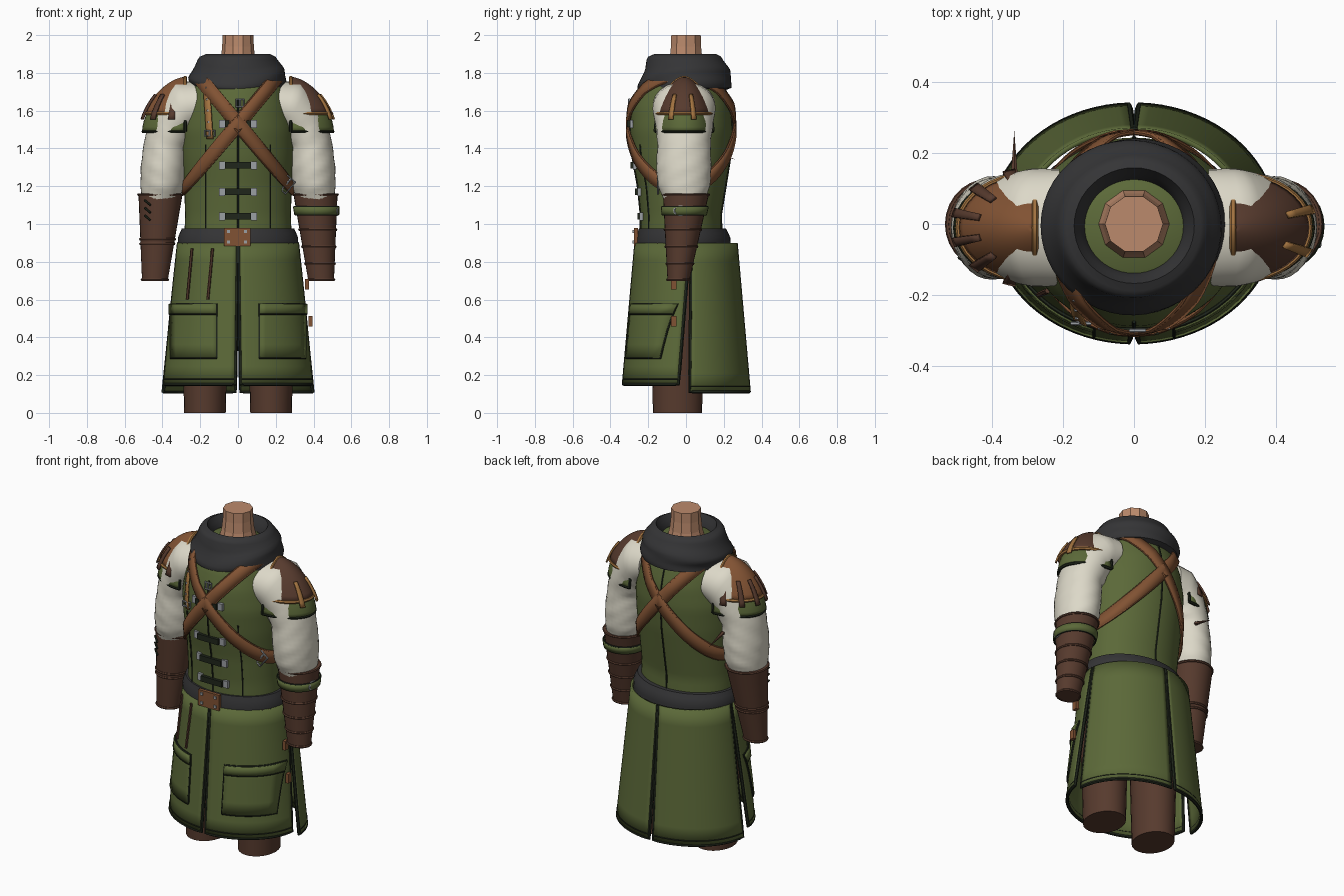
import bpy, bmesh, math
from math import sin, cos, pi, radians, sqrt
from mathutils import Vector as V

if "Cube" in bpy.data.objects:
    bpy.data.objects.remove(bpy.data.objects["Cube"])

def material(name, *rgb):
    m = bpy.data.materials.new(name)
    m.use_nodes = True
    m.diffuse_color = (*rgb, 1)
    m.node_tree.nodes["Principled BSDF"].inputs["Base Color"].default_value = (*rgb, 1)
    return m

GREEN = material("olive cloth", .105, .14, .04)
TRIM = material("dark green trim", .014, .019, .011)
CREAM = material("cream linen", .72, .69, .58)
BROWN = material("dark brown leather", .095, .043, .027)
LEATHER = material("mid brown leather", .22, .085, .033)
TAN = material("tan edging", .36, .17, .05)
CHARCOAL = material("charcoal wool", .035, .035, .037)
SKIN = material("skin", .50, .255, .15)
METAL = material("grey metal", .33, .35, .37)

def finish(ob, mat, smooth=True):
    ob.data.materials.append(mat)
    bpy.ops.object.select_all(action="DESELECT")
    ob.select_set(True)
    bpy.context.view_layer.objects.active = ob
    if ob.type == "CURVE":
        bpy.ops.object.convert(target="MESH")
    if smooth:
        bpy.ops.object.shade_smooth_by_angle(angle=radians(40))
    return bpy.context.object

def grid(name, f, nu, nv, mat, wrap=False, caps=False, thick=0, smooth=True):
    """Surface f(u, v) with u and v in 0..1; wrap closes it along u."""
    bm = bmesh.new()
    cols = nu if wrap else nu + 1
    rows = [[bm.verts.new(f(i / nu, j / nv)) for i in range(cols)] for j in range(nv + 1)]
    for j in range(nv):
        for i in range(nu):
            k = (i + 1) % cols
            bm.faces.new((rows[j][i], rows[j][k], rows[j + 1][k], rows[j + 1][i]))
    if caps:
        bm.faces.new(rows[0])
        bm.faces.new(rows[-1])
    bmesh.ops.recalc_face_normals(bm, faces=bm.faces)
    me = bpy.data.meshes.new(name)
    bm.to_mesh(me)
    bm.free()
    ob = bpy.data.objects.new(name, me)
    bpy.context.collection.objects.link(ob)
    if thick:
        mod = ob.modifiers.new("thickness", "SOLIDIFY")
        mod.thickness, mod.offset = thick, 0
    return finish(ob, mat, smooth)

def tube(name, paths, r, mat, cyclic=False):
    cu = bpy.data.curves.new(name, "CURVE")
    cu.dimensions, cu.bevel_depth, cu.bevel_resolution = "3D", r, 1
    cu.use_fill_caps = True
    for path in paths:
        s = cu.splines.new("POLY")
        s.points.add(len(path) - 1)
        s.use_cyclic_u = cyclic
        for p, q in zip(s.points, path):
            p.co = (*q, 1)
    ob = bpy.data.objects.new(name, cu)
    bpy.context.collection.objects.link(ob)
    return finish(ob, mat)

def box(name, loc, size, mat):
    bpy.ops.mesh.primitive_cube_add(size=1, location=loc)
    ob = bpy.context.object
    ob.name, ob.scale = name, size
    return finish(ob, mat, False)

def lerp(a, b, t):
    return a + (b - a) * t

def table(rows, t):
    """Linear look-up in rows keyed by their first value."""
    t = min(max(t, rows[0][0]), rows[-1][0])
    for a, b in zip(rows, rows[1:]):
        if t <= b[0]:
            return [lerp(p, q, (t - a[0]) / (b[0] - a[0])) for p, q in zip(a[1:], b[1:])]

def steps(n):
    return [i / n for i in range(n + 1)]

# Torso: height, half width, front, back
TORSO = [(.9, .285, -.24, .19), (1.05, .28, -.24, .185), (1.2, .285, -.255, .21),
         (1.35, .298, -.283, .234), (1.5, .303, -.296, .245), (1.62, .28, -.287, .237),
         (1.72, .25, -.255, .205), (1.79, .215, -.205, .16), (1.84, .13, -.13, .1)]

def ring(rows, a, z, off=0):
    rx, f, b = table(rows, z)
    return V(((rx + off) * cos(a), (f + b) / 2 + ((b - f) / 2 + off) * sin(a), z))

def chest(x, z, off=0, side=-1):
    rx, f, b = table(TORSO, z)
    k = sqrt(max(0, 1 - (x / rx) ** 2))
    return V((x, (f + b) / 2 + side * ((b - f) / 2 + off) * k, z))

grid("vest", lambda u, v: ring(TORSO, 2 * pi * u, lerp(.9, 1.84, v)), 48, 32, GREEN, True, True)
tube("vest_seams", [[chest(x, lerp(.96, top, t), .001, s) for t in steps(16)]
     for x, top, s in ((0, 1.66, -1), (0, 1.75, 1), (.17, 1.42, -1), (-.17, 1.42, -1))], .005, TRIM)
BELT = [(.88, .32, -.265, .237), (.93, .318, -.262, .235), (.975, .298, -.25, .212)]
grid("belt", lambda u, v: ring(BELT, 2 * pi * u, lerp(.88, .975, v)), 48, 4, CHARCOAL, True, True)
box("belt_patch", (-.005, -.265, .932), (.14, .02, .095), LEATHER)
for x in (-.05, .04):
    for z in (.905, .96):
        box("belt_stud", (x, -.277, z), (.016, .01, .016), METAL)

# Neck and scarf
NECK = [(1.76, .12), (1.84, .1), (1.9, .085), (2, .082)]
grid("neck", lambda u, v: V((table(NECK, 1.76 + .24 * v)[0] * cos(2 * pi * u),
     table(NECK, 1.76 + .24 * v)[0] * sin(2 * pi * u), 1.76 + .24 * v)),
     10, 4, SKIN, True, True, smooth=False)
SCARF = [(0, .115, 1.76), (.13, .135, 1.85), (.25, .16, 1.9), (.36, .19, 1.885), (.5, .228, 1.82),
         (.62, .245, 1.77), (.75, .235, 1.72), (.86, .19, 1.70), (1, .115, 1.76)]
def scarf(u, v):
    a = 2 * pi * u
    r, z = table(SCARF, v)
    outer = max(0, r - .15) / .1
    r += .006 * outer * sin(26 * v + 2 * sin(a + 1))
    z -= .055 * outer * max(0, -sin(a)) ** 2 * (v > .4)
    return V((r * 1.06 * cos(a), r * 1.02 * sin(a) - .005, z))
grid("scarf", scarf, 48, 28, CHARCOAL, True)

# Crossed straps looping over one shoulder and under the other arm
for s in (1, -1):
    height = lambda x: 1.53 - 1.2 * s * x
    def reach(d):
        x = 0
        while abs(x) < table(TORSO, height(x))[0]:
            x += d * .001
        return x
    lo, hi = reach(-1), reach(1)
    def centre(t):
        x = lerp(lo, hi, .5 + .5 * cos(t))
        return chest(x, height(x), .012, -1 if sin(t) > 0 else 1)
    def strap(u, v):
        t = 2 * pi * u + .01
        p = centre(t)
        rx, f, b = table(TORSO, p.z)
        n = V((p.x / rx ** 2, (p.y - (f + b) / 2) / ((b - f) / 2) ** 2, 0)).normalized()
        n.z = max(0, p.z - 1.62) * 4
        w = (centre(t + .05) - centre(t - .05)).cross(n).normalized()
        return p + w * (v - .5) * .066 + n.normalized() * .004
    grid("cross_strap", strap, 72, 2, LEATHER, True, thick=.014)
    tube("cross_strap_edge", [[strap(i / 72, v) for i in range(72)] for v in (0, 1)], .006, LEATHER, True)

# Front fastenings
for z in (1.04, 1.17, 1.31, 1.53):
    y = chest(0, z).y
    box("clasp_tab", (0, y - .008, z), (.14, .02, .034), TRIM)
    for x in (-.085, .085):
        box("clasp_plate", (x, chest(x, z).y - .006, z), (.032, .018, .042), METAL)

def frame(name, c, w, h, tilt):
    pts = [V((x * cos(tilt) - z * sin(tilt), 0, x * sin(tilt) + z * cos(tilt))) + c
           for x, z in ((-w, -h), (w, -h), (w, h), (-w, h))]
    tube(name, [pts, [(pts[0] + pts[1]) / 2, (pts[2] + pts[3]) / 2]], .006, METAL, True)
frame("strap_buckle", chest(.255, 1.21, .045), .03, .04, -.7)
frame("collar_buckle", chest(.01, 1.64, .02), .02, .02, 0)
frame("small_buckle", chest(-.15, 1.48, .025), .026, .014, 0)
grid("studded_strap", lambda u, v: chest(lerp(-.165, -.132, u) - .02 * v, lerp(1.45, 1.75, v), .022),
     2, 10, TAN, thick=.008)
tube("strap_studs", [[chest(-.15 - .02 * v, lerp(1.45, 1.75, v), o) for o in (.022, .032)]
     for v in (.3, .5, .7, .9)], .006, METAL)

# Coat skirt: four flared panels with slits
def skirt(a, z, off=0):
    t = (.9 - z) / .77
    return V(((lerp(.315, .395, t) + off) * cos(a), (lerp(.265, .333, t) + off) * sin(a), z))

def on_skirt(x, z, off):
    return skirt(-math.acos(x / lerp(.315, .395, (.9 - z) / .77)), z, off)

for s in (1, -1):
    for front in (True, False):
        def panel(u, v):
            z = lerp(.9, .152 if front else .112, v)
            ry = lerp(.265, .333, v)
            edge = lerp(.02, -.04, v) if front else lerp(.028, .02, v)
            mid = pi / 2 - lerp(.012, .035, v)
            p = skirt(lerp(-mid if front else mid, math.asin(edge / ry), u), z)
            return V((s * p.x, p.y, p.z))
        name = "front" if front else "back"
        grid(name + "_skirt_panel", panel, 18, 8, GREEN, thick=.014)
        edge = [panel(0, t) for t in steps(8)] + [panel(t, 1) for t in steps(18)]
        edge += [panel(1, 1 - t) for t in steps(8)]
        tube(name + "_panel_trim", [edge], .0095, TRIM)
        tube(name + "_hem_stitch", [[panel(t, .97) * 1.0 + V((0, 0, .003)) for t in steps(18)]], .0085, TRIM)
    # Patch pocket with flap
    pocket = lambda u, v, off=.012: on_skirt(s * lerp(.11, .345, u), lerp(.29, .575, v), off)
    grid("pocket", pocket, 8, 4, GREEN, thick=.01)
    grid("pocket_flap", lambda u, v: pocket(u, lerp(.82, 1, v), .019), 8, 2, GREEN, thick=.008)
    rim = [pocket(t, 0) for t in steps(8)] + [pocket(1, t) for t in steps(4)]
    rim += [pocket(1 - t, 1) for t in steps(8)] + [pocket(0, 1 - t) for t in steps(4)]
    tube("pocket_outline", [rim, [pocket(t, .82, .018) for t in steps(8)]], .006, TRIM)
    # Legs
    def leg(u, v):
        a = 2 * pi * u
        return V((s * .175 + lerp(.11, .132, v) * cos(a), -.045 + lerp(.13, .15, v) * sin(a), .9 * v))
    grid("leg", leg, 24, 4, BROWN, True, True)

tube("hanging_cords", [[on_skirt(lerp(x, x - .025, t), lerp(.87, .6, t), .012) for t in steps(6)]
     for x in (-.235, -.13)], .008, BROWN)
for z in (.68, .485):
    box("side_tag", (.365 + (.68 - z) * .1, -.065, z), (.02, .03, .055), LEATHER)

# Arms: sleeve rings as position, x, z, tilt, radius, depth
SLEEVE = [(0, .21, 1.63, 90, .125, .165), (.15, .29, 1.61, 70, .145, .167), (.3, .345, 1.53, 40, .13, .152),
          (.48, .385, 1.42, 10, .115, .14), (.68, .395, 1.3, 0, .12, .146), (.86, .4, 1.2, 0, .115, .138),
          (1, .41, 1.13, 0, .1, .11)]

for s in (1, -1):
    flip = lambda p: V((s * p.x, p.y, p.z))
    def sleeve(u, v):
        a = 2 * pi * u
        x, z, tilt, ra, ry = table(SLEEVE, v)
        k = 1 + .022 * sin(3 * a + 17 * v) * sin(24 * v + 2 * a) * (v > .3)
        c = ra * k * cos(a)
        return flip(V((x + c * cos(radians(tilt)), -.01 + ry * k * sin(a), z + c * sin(radians(tilt)))))
    grid("sleeve", sleeve, 32, 28, CREAM, True, True)

    def bracer(u, z, off=0):
        a, t = 2 * pi * u, (1.16 - z) / .46
        return flip(V((lerp(.41, .44, t) + (lerp(.117, .068, t) + off) * cos(a),
                       lerp(0, -.04, t) + (lerp(.122, .058, t) + off) * sin(a), z)))
    grid("bracer", lambda u, v: bracer(u, lerp(1.16, .7, v)), 28, 6, BROWN, True, True)
    tube("bracer_ridges", [[bracer(i / 28, z) for i in range(28)]
         for z in ((1.155, .97, .88, .79, .705) if s > 0 else (1.155, .92, .895, .705))], .007, BROWN, True)
    if s > 0:
        grid("bracer_band", lambda u, v: bracer(u, lerp(1.05, 1.09, v), .008), 28, 2, GREEN, True, thick=.012)
        tube("band_edges", [[bracer(i / 28, z, .008) for i in range(28)] for z in (1.05, 1.09)], .005, TRIM, True)
        tube("band_ring", [[V((.522, -.03 + .032 * cos(i * pi / 8), 1.07 + .022 * sin(i * pi / 8)))
             for i in range(16)]], .007, METAL, True)
    else:
        tube("bracer_lacing", [[bracer(u, z + d, .006) for u, d in ((.82, 0), (.87, .025))]
             for z in (1.02, 1.06, 1.1)], .006, TRIM)

    # Layered shoulder pad
    def pad(u, v, off=0):
        a, e = lerp(-pi / 2, pi / 2, u), v * pi / 2
        r, h = sin(e) ** 1.2, max(0, cos(e)) ** 1.2
        return flip(V((.28 + (.222 + off) * cos(a) * r, -.01 + (.15 + off) * sin(a) * r, 1.49 + (.27 + off) * h)))
    def arc(v, off):
        return [pad(t, v, off) for t in steps(20)]
    def inner(v, off):
        return [pad(0, v * (1 - t), off) for t in steps(8)] + [pad(1, v * t, off) for t in steps(8)]
    grid("shoulder_base", lambda u, v: pad(u, lerp(.01, 1, v)), 20, 12, GREEN, thick=.012)
    tube("shoulder_base_trim", [arc(1, 0), inner(1, .004)], .009, TRIM)
    grid("shoulder_plate", lambda u, v: pad(u, lerp(.01, .74, v), .014), 20, 10,
         BROWN if s > 0 else LEATHER, thick=.01)
    tube("shoulder_plate_edging", [arc(.74, .016), inner(.74, .016)], .01, TAN)
    for u in ((.36, .6) if s > 0 else (.1, .26, .42, .58, .74, .9)):
        grid("shoulder_strap", lambda p, q: pad(u + (p - .5) * .05, lerp(.5, .82, q), .025), 2, 5,
             TAN if s > 0 else BROWN, thick=.01)

# Loose pointed strap end behind the shoulder
bpy.ops.mesh.primitive_cone_add(vertices=6, radius1=.012, radius2=0, depth=.14,
                                location=(-.338, .195, 1.36), rotation=(radians(-105), 0, 0))
bpy.context.object.name = "strap_tip"
finish(bpy.context.object, BROWN)
